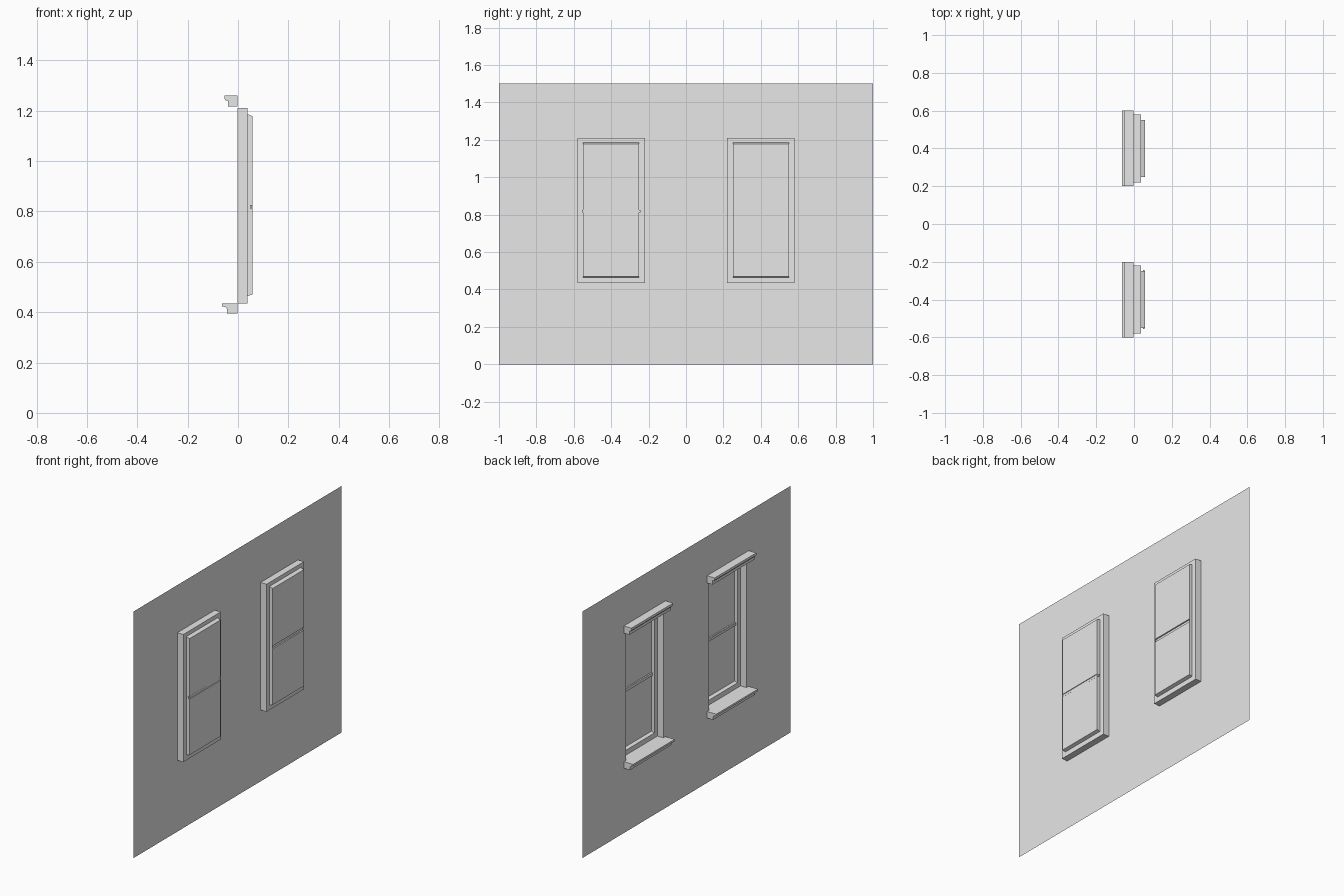
import bpy, bmesh

cube = bpy.data.objects.get("Cube")
if cube:
    bpy.data.objects.remove(cube, do_unlink=True)

# One plain grey for everything
grey = bpy.data.materials.new("plain_grey")
grey.use_nodes = True
grey.diffuse_color = (0.8, 0.8, 0.8, 1)
grey.node_tree.nodes["Principled BSDF"].inputs["Base Color"].default_value = grey.diffuse_color

WALL_X, FRAME_X, SASH_X = -0.002, 0.038, 0.058
OPEN_W, OPEN_Z = 0.18, (0.434, 1.21)
SASH_W, SASH_Z = 0.15, (0.464, 1.186)
PANE_Z = (0.47, 1.178)
WINDOWS = {"right": -0.4, "left": 0.4}


def finish(bm, name, closed=False):
    bmesh.ops.remove_doubles(bm, verts=bm.verts, dist=1e-5)
    if closed:
        bmesh.ops.recalc_face_normals(bm, faces=bm.faces)
    mesh = bpy.data.meshes.new(name)
    bm.to_mesh(mesh)
    bm.free()
    mesh.materials.append(grey)
    obj = bpy.data.objects.new(name, mesh)
    bpy.context.collection.objects.link(obj)
    return obj


def rect(bm, x, y0, y1, z0, z1):
    return [bm.verts.new((x, y, z)) for y, z in ((y0, z0), (y1, z0), (y1, z1), (y0, z1))]


def bar(name, profile, y, half):
    """Closed x-z profile swept along y."""
    bm = bmesh.new()
    face = bm.faces.new([bm.verts.new((px, y - half, pz)) for px, pz in profile])
    res = bmesh.ops.extrude_face_region(bm, geom=[face])
    moved = [v for v in res["geom"] if isinstance(v, bmesh.types.BMVert)]
    bmesh.ops.translate(bm, verts=moved, vec=(0, 2 * half, 0))
    return finish(bm, name, closed=True)


# Thin wall sheet with two openings
bm = bmesh.new()
ys = [-1, -0.4 - OPEN_W, -0.4 + OPEN_W, 0.4 - OPEN_W, 0.4 + OPEN_W, 1]
zs = [0, *OPEN_Z, 1.5]
for i in range(5):
    for j in range(3):
        if not (i in (1, 3) and j == 1):
            bm.faces.new(rect(bm, WALL_X, ys[i], ys[i + 1], zs[j], zs[j + 1]))
finish(bm, "wall")

for side, y in WINDOWS.items():
    # Reveal, frame ring and raised sash as one stepped shell
    bm = bmesh.new()
    steps = [(WALL_X, OPEN_W, OPEN_Z), (FRAME_X, OPEN_W, OPEN_Z),
             (FRAME_X, SASH_W, SASH_Z), (SASH_X, SASH_W, PANE_Z)]
    loops = [rect(bm, x, y - w, y + w, *z) for x, w, z in steps]
    for a, b in zip(loops, loops[1:]):
        for i in range(4):
            k = (i + 1) % 4
            bm.faces.new((a[i], a[k], b[k], b[i]))
    finish(bm, side + "_window_frame")

    # Panes with the groove where the two sashes meet
    bm = bmesh.new()
    path = [(SASH_X, PANE_Z[0]), (SASH_X, 0.81), (0.05, 0.81),
            (0.05, 0.828), (SASH_X, 0.828), (SASH_X, PANE_Z[1])]
    pairs = [[bm.verts.new((px, y + s, pz)) for s in (-SASH_W, SASH_W)] for px, pz in path]
    for a, b in zip(pairs, pairs[1:]):
        bm.faces.new((a[0], a[1], b[1], b[0]))
    finish(bm, side + "_window_panes")

    # Lintel: stepped moulding above the opening
    bar(side + "_lintel", [(WALL_X, 1.216), (-0.04, 1.216), (-0.04, 1.241), (-0.049, 1.241),
                           (-0.053, 1.246), (-0.053, 1.26), (WALL_X, 1.26)], y, 0.2)

    # Sill: thin nosing over a coved support
    bar(side + "_sill", [(WALL_X, 0.394), (-0.043, 0.394), (-0.043, 0.411), (-0.046, 0.417),
                         (-0.053, 0.421), (-0.064, 0.423), (-0.064, 0.434),
                         (WALL_X, 0.434)], y, 0.2)

# Meeting rail with ends that stand out past the right sash
bar("right_meeting_rail", [(0.048, 0.812), (0.056, 0.812), (0.056, 0.826), (0.048, 0.826)],
    WINDOWS["right"], 0.156)
